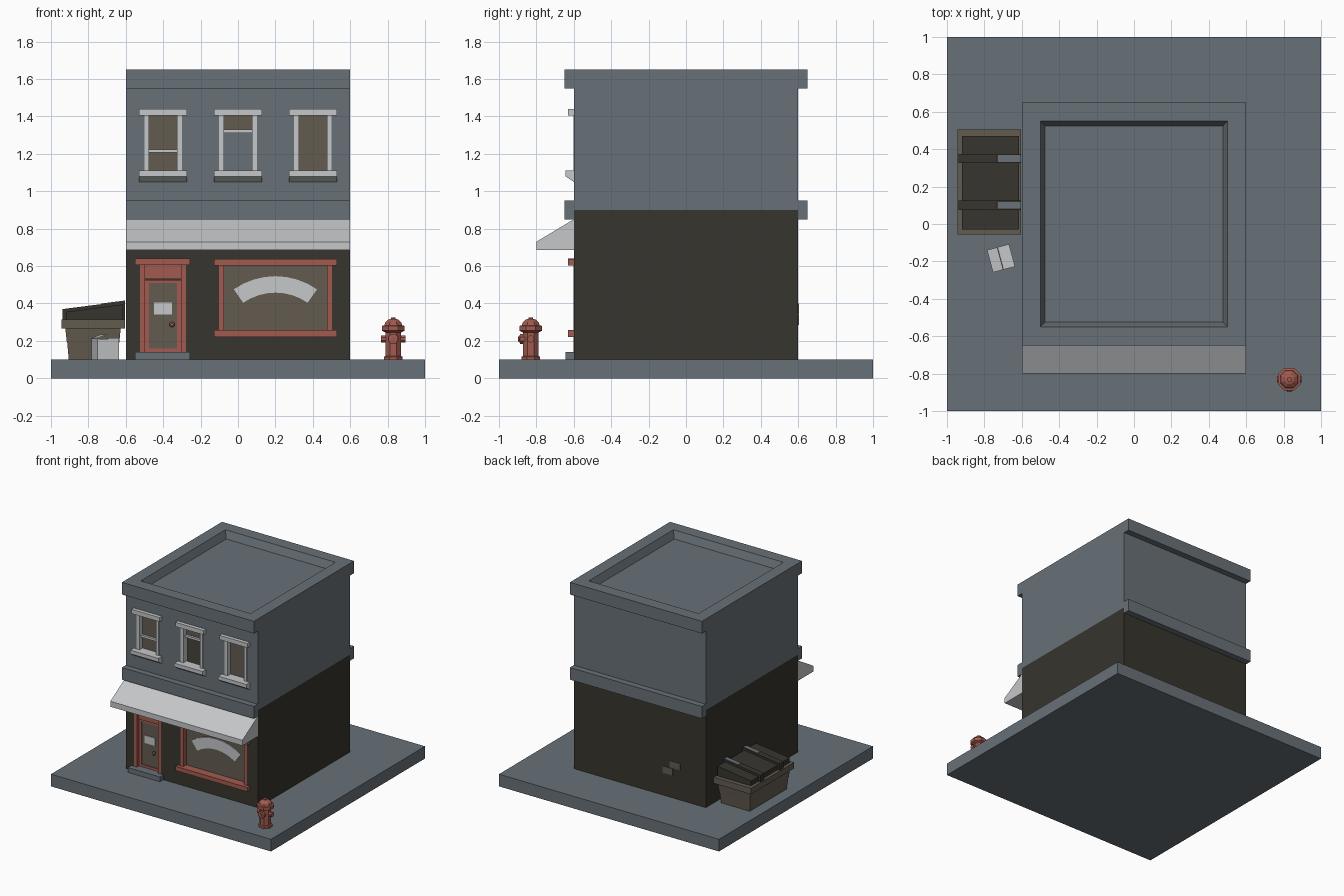
import bpy, bmesh, math
from mathutils import Matrix, Vector

if "Cube" in bpy.data.objects:
    bpy.data.objects.remove(bpy.data.objects["Cube"])


def material(name, r, g, b):
    m = bpy.data.materials.new(name)
    m.diffuse_color = (r, g, b, 1)
    m.use_nodes = True
    m.node_tree.nodes["Principled BSDF"].inputs["Base Color"].default_value = m.diffuse_color
    return m


SLATE = material("slate", 0.140, 0.165, 0.185)
DARK = material("dark_brick", 0.038, 0.035, 0.026)
BROWN = material("dull_brown", 0.125, 0.105, 0.080)
RED = material("faded_red", 0.36, 0.105, 0.080)
LIGHT = material("light_grey", 0.56, 0.57, 0.58)


def finish(name, bm, mat, matrix=None):
    bmesh.ops.recalc_face_normals(bm, faces=bm.faces)
    me = bpy.data.meshes.new(name)
    bm.to_mesh(me)
    bm.free()
    if matrix:
        me.transform(matrix)
    if mat:
        me.materials.append(mat)
    ob = bpy.data.objects.new(name, me)
    bpy.context.collection.objects.link(ob)
    return ob


def box(name, x, y, z, mat, grow=0.0, matrix=None):
    """Box from ranges; the top can be wider than the bottom by grow."""
    bm = bmesh.new()
    bmesh.ops.create_cube(bm, size=1)
    for v in bm.verts:
        g = grow if v.co.z > 0 else 0
        sx, sy = (1 if v.co.x > 0 else -1), (1 if v.co.y > 0 else -1)
        v.co = ((x[1] if sx > 0 else x[0]) + g * sx,
                (y[1] if sy > 0 else y[0]) + g * sy,
                z[1] if v.co.z > 0 else z[0])
    return finish(name, bm, mat, matrix)


def prism(name, pts, axis, a, b, mat):
    """Extrude a profile along x (pts are y,z) or along y (pts are x,z)."""
    bm = bmesh.new()
    place = (lambda p, t: (t, p[0], p[1])) if axis == 'x' else (lambda p, t: (p[0], t, p[1]))
    f = bm.faces.new([bm.verts.new(place(p, a)) for p in pts])
    ext = bmesh.ops.extrude_face_region(bm, geom=[f])
    d = Vector((b - a, 0, 0) if axis == 'x' else (0, b - a, 0))
    bmesh.ops.translate(bm, vec=d, verts=[e for e in ext['geom'] if isinstance(e, bmesh.types.BMVert)])
    return finish(name, bm, mat)


def lathe(name, profile, sides, mat, matrix):
    """Stacked rings of (radius, height), capped at both ends."""
    bm = bmesh.new()
    rings = []
    for r, z in profile:
        rings.append([bm.verts.new((r * math.cos(t), r * math.sin(t), z))
                      for t in [(i + 0.5) * 2 * math.pi / sides for i in range(sides)]])
    for lo, hi in zip(rings, rings[1:]):
        for i in range(sides):
            j = (i + 1) % sides
            bm.faces.new((lo[i], lo[j], hi[j], hi[i]))
    bm.faces.new(rings[0])
    bm.faces.new(rings[-1])
    return finish(name, bm, mat, matrix)


def cut(ob, cutter):
    mod = ob.modifiers.new("cut", 'BOOLEAN')
    mod.operation = 'DIFFERENCE'
    mod.solver = 'EXACT'
    mod.object = cutter
    bpy.context.view_layer.objects.active = ob
    bpy.ops.object.modifier_apply(modifier=mod.name)
    bpy.data.objects.remove(cutter)


# pavement and storeys
box("pavement", (-1, 1), (-1, 1), (0, 0.1), SLATE)
lower = box("ground_storey", (-0.6, 0.6), (-0.6, 0.6), (0.1, 0.9), DARK)
half = [(0.6, 0.9), (0.6, 0.85), (0.65, 0.85), (0.65, 0.95), (0.6, 0.95),
        (0.6, 1.55), (0.65, 1.55), (0.65, 1.65)]
upper = prism("upper_storey", half + [(-y, z) for y, z in reversed(half)], 'x', -0.6, 0.6, SLATE)
cut(upper, box("room_cutter", (-0.55, 0.55), (-0.55, 0.55), (0.8, 1.55), None))
cut(upper, box("roof_cutter", (-0.475, 0.475), (-0.525, 0.525), (1.59, 1.71), None, grow=0.05))

# upper windows: rail height and bottom of the pane (middle one is open)
for i, (rail, pane) in enumerate([(1.215, 1.11), (1.32, 1.32), (None, 1.11)]):
    c = (i - 1) * 0.4
    cut(upper, box("window_cutter", (c - 0.1, c + 0.1), (-0.7, -0.5), (1.1, 1.41), None))
    box(f"window_lintel_{i}", (c - 0.128, c + 0.128), (-0.63, -0.56), (1.405, 1.44), LIGHT)
    prism(f"window_sill_{i}", [(-0.56, 1.11), (-0.645, 1.11), (-0.645, 1.08), (-0.6, 1.05), (-0.56, 1.05)],
          'x', c - 0.128, c + 0.128, LIGHT)
    for s in (-1, 1):
        a, b = sorted((c + s * 0.075, c + s * 0.101))
        box(f"window_jamb_{i}", (a, b), (-0.602, -0.55), (1.105, 1.41), LIGHT)
    box(f"window_pane_{i}", (c - 0.08, c + 0.08), (-0.562, -0.555), (pane, 1.41), BROWN)
    if rail:
        box(f"window_rail_{i}", (c - 0.08, c + 0.08), (-0.58, -0.55), (rail - 0.009, rail + 0.009), LIGHT)

# awning
prism("awning", [(-0.6, 0.85), (-0.8, 0.73), (-0.8, 0.685), (-0.6, 0.685)], 'x', -0.6, 0.6, LIGHT)

# door
cut(lower, box("door_cutter", (-0.52, -0.282), (-0.7, -0.55), (0.12, 0.62), None))
box("door_step", (-0.55, -0.257), (-0.645, -0.55), (0.1, 0.14), SLATE)
box("door_lintel", (-0.55, -0.257), (-0.63, -0.55), (0.605, 0.64), RED)
for a in (-0.524, -0.305):
    box("door_jamb", (a, a + 0.027), (-0.602, -0.55), (0.14, 0.61), RED)
door = box("door", (-0.5, -0.302), (-0.575, -0.545), (0.14, 0.525), RED)
cut(door, box("pane_cutter", (-0.476, -0.326), (-0.6, -0.565), (0.16, 0.51), None))
box("door_pane", (-0.476, -0.326), (-0.568, -0.563), (0.16, 0.51), BROWN)
box("door_transom", (-0.5, -0.302), (-0.585, -0.545), (0.53, 0.61), RED)
box("door_notice", (-0.45, -0.353), (-0.574, -0.567), (0.342, 0.405), LIGHT)
lathe("door_knob", [(0.007, -0.01), (0.007, 0.012), (0.015, 0.017), (0.015, 0.025), (0.008, 0.032)], 8, RED,
      Matrix.Translation((-0.353, -0.57, 0.287)) @ Matrix.Rotation(math.pi / 2, 4, 'X'))

# shop window with a curved banner
cut(lower, box("shop_cutter", (-0.1, 0.5), (-0.7, -0.55), (0.25, 0.615), None))
box("shop_lintel", (-0.128, 0.528), (-0.63, -0.55), (0.603, 0.638), RED)
box("shop_sill", (-0.128, 0.528), (-0.63, -0.55), (0.222, 0.257), RED)
for a in (-0.102, 0.476):
    box("shop_jamb", (a, a + 0.026), (-0.602, -0.55), (0.25, 0.61), RED)
box("shop_pane", (-0.08, 0.48), (-0.562, -0.545), (0.25, 0.61), BROWN)
angles = [math.radians(-35 + 70 * i / 8) for i in range(9)]
arc = [(0.2 + 0.388 * math.sin(t), 0.158 + 0.388 * math.cos(t)) for t in angles]
arc += [(0.2 + 0.3 * math.sin(t), 0.158 + 0.3 * math.cos(t)) for t in reversed(angles)]
prism("shop_banner", arc, 'y', -0.57, -0.561, LIGHT)

# odd bricks on the back wall
box("brick_low", (-0.30, -0.21), (0.595, 0.604), (0.285, 0.34), BROWN)
box("brick_high", (-0.37, -0.275), (0.595, 0.604), (0.345, 0.40), BROWN)

# hydrant
HX = Matrix.Translation((0.83, -0.83, 0))
lathe("hydrant_body", [(0.053, 0.1), (0.053, 0.115), (0.044, 0.12), (0.044, 0.245), (0.066, 0.255), (0.066, 0.28),
                       (0.052, 0.283), (0.046, 0.3), (0.028, 0.314), (0.014, 0.318), (0.014, 0.326)], 8, RED, HX)
lathe("hydrant_side_nozzles", [(0.019, -0.066), (0.019, 0.066)], 8, RED,
      HX @ Matrix.Translation((0, 0, 0.21)) @ Matrix.Rotation(math.pi / 2, 4, 'Y'))
lathe("hydrant_front_nozzle", [(0.028, 0), (0.028, 0.058), (0.014, 0.06), (0.014, 0.067)], 8, RED,
      HX @ Matrix.Translation((0, 0, 0.21)) @ Matrix.Rotation(math.pi / 2, 4, 'X'))

# waste bin: two flared tiers, rim, lid and straps
for z0, z1, e in [(0.1, 0.19, 0.04), (0.19, 0.265, 0.03)]:
    box("bin_tier", (-0.945 + e, -0.605 - e), (-0.055 + e, 0.505 - e), (z0, z1), BROWN, grow=0.008)
box("bin_rim", (-0.945, -0.605), (-0.055, 0.505), (0.265, 0.315), BROWN)
prism("bin_lid", [(-0.92, 0.31), (-0.615, 0.31), (-0.615, 0.395), (-0.92, 0.355)], 'y', -0.03, 0.47, DARK)
for y in (0.1, 0.35):
    prism("bin_strap", [(-0.938, 0.312), (-0.603, 0.312), (-0.603, 0.413), (-0.938, 0.37)],
          'y', y - 0.025, y + 0.025, DARK)
    prism("bin_strap_tip", [(-0.74, 0.39), (-0.605, 0.408), (-0.605, 0.416), (-0.73, 0.4)],
          'y', y - 0.018, y + 0.018, SLATE)

# carton with one lifted flap
C = Matrix.Translation((-0.71, -0.183, 0.1)) @ Matrix.Rotation(math.radians(15), 4, 'Z')
box("carton", (-0.06, 0.06), (-0.062, 0.062), (0, 0.11), LIGHT, matrix=C)
box("carton_flap_flat", (0, 0.06), (-0.062, 0.062), (0.108, 0.115), LIGHT, matrix=C)
box("carton_flap_lifted", (0, 0.06), (-0.062, 0.062), (0, 0.006), LIGHT,
    matrix=C @ Matrix.Translation((-0.06, 0, 0.109)) @ Matrix.Rotation(math.radians(-20), 4, 'Y'))
